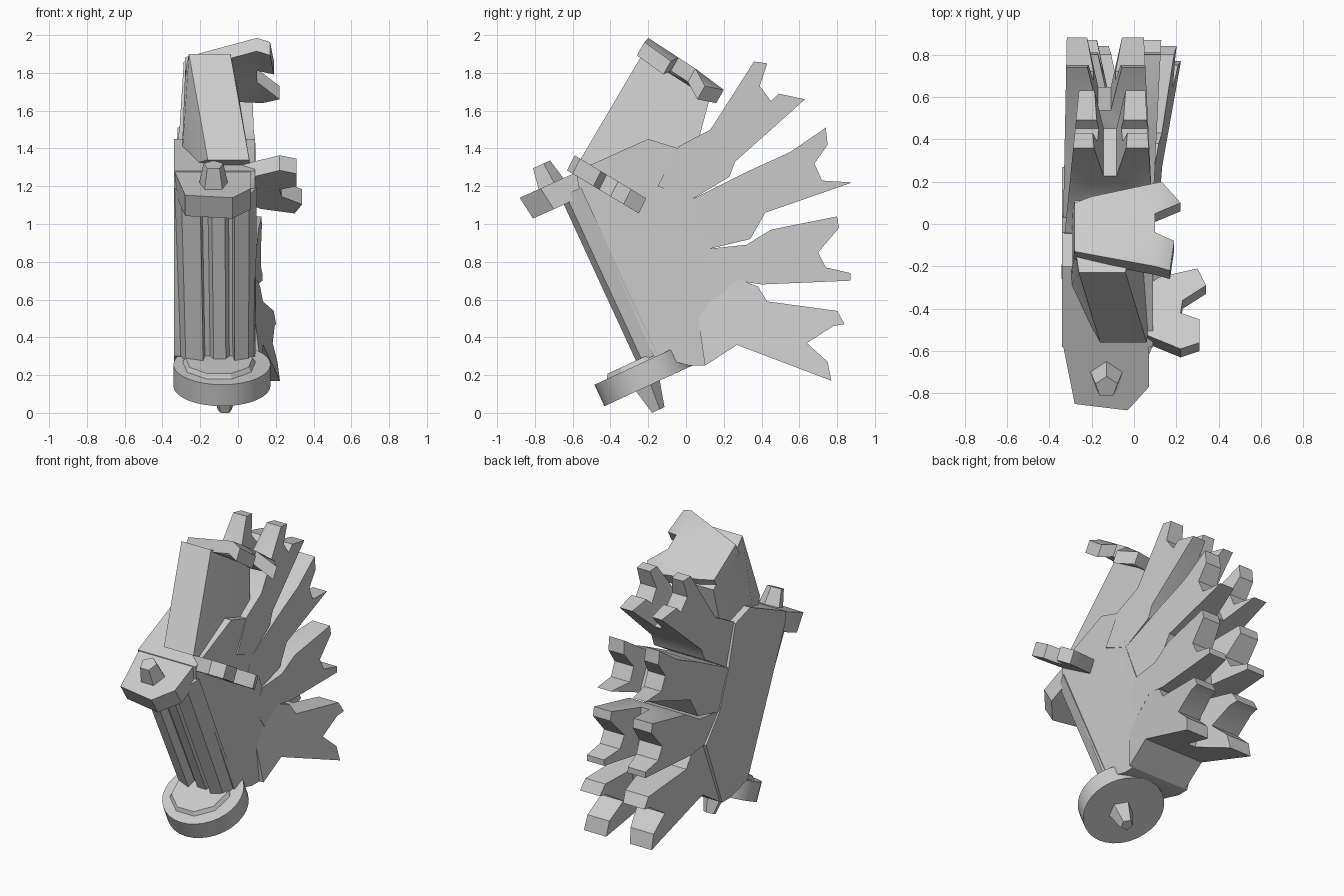
import bpy, bmesh, math
from mathutils import Vector, Matrix

cube = bpy.data.objects.get("Cube")
if cube:
    bpy.data.objects.remove(cube)

stone = bpy.data.materials.new("pale grey stone")
stone.use_nodes = True
GREY = (0.6, 0.6, 0.6, 1)
stone.diffuse_color = GREY
stone.node_tree.nodes["Principled BSDF"].inputs["Base Color"].default_value = GREY

AXIS = Vector((0, -0.42, 0.91)).normalized()   # along the leaning column
ACROSS = Vector((0, 0.91, 0.42)).normalized()  # front to back, square to it
LEFT, RIGHT = 0.09, -0.34                      # side faces of the body


def finish(name, bm):
    bmesh.ops.recalc_face_normals(bm, faces=bm.faces)
    mesh = bpy.data.meshes.new(name)
    bm.to_mesh(mesh)
    bm.free()
    mesh.materials.append(stone)
    ob = bpy.data.objects.new(name, mesh)
    bpy.context.collection.objects.link(ob)
    return ob


def loft(name, start, end):
    """Closed solid between two matching rings."""
    bm = bmesh.new()
    a = [bm.verts.new(p) for p in start]
    b = [bm.verts.new(p) for p in end]
    caps = [bm.faces.new(a), bm.faces.new(b)]
    for i in range(len(a)):
        j = (i + 1) % len(a)
        bm.faces.new((a[i], a[j], b[j], b[i]))
    bm.normal_update()
    bmesh.ops.triangulate(bm, faces=caps)
    return finish(name, bm)


def slab(name, outline, height, shift):
    """Tilted plate: plan outline laid on a sloping surface, then thickened."""
    top = [Vector((x, y, height(x, y))) for x, y in outline]
    return loft(name, top, [p + Vector(shift) for p in top])


def drum(name, centre, r1, r2, depth, sides):
    bm = bmesh.new()
    turn = AXIS.to_track_quat('Z', 'Y').to_matrix().to_4x4()
    bmesh.ops.create_cone(bm, cap_ends=True, segments=sides, radius1=r1, radius2=r2,
                          depth=depth, matrix=Matrix.Translation(centre) @ turn)
    return finish(name, bm)


def finger(name, outline, root, tip, right_drift, left_drift, drop=0):
    """Splintered finger: side profile with leaning faces, split at its end."""
    ob = loft(name,
              [(RIGHT + 0.002 + right_drift * (y + 0.15), y, z) for y, z in outline],
              [(LEFT - 0.002 + left_drift * (y - 0.05) + drop * (0.5 - z), y, z)
               for y, z in outline])
    mid = (RIGHT + LEFT) / 2 + (right_drift + left_drift) / 2 * tip[0]
    root, tip = Vector((mid, *root)), Vector((mid, *tip))
    side = (tip - root).cross(Vector((1, 0, 0))).normalized() * 0.4
    ring = [p + Vector((w, 0, 0)) for p, w in
            ((root, -0.03), (root, 0.03), (tip, 0.11), (tip, -0.11))]
    wedge = loft("finger_split", [p + side for p in ring], [p - side for p in ring])
    cut = ob.modifiers.new("split", 'BOOLEAN')
    cut.object, cut.solver = wedge, 'EXACT'
    bpy.context.view_layer.objects.active = ob
    bpy.ops.object.modifier_apply(modifier=cut.name)
    bpy.data.objects.remove(wedge)


# Flat body that the fingers fan out from
core = [(-0.17, 0.3), (-0.57, 1.2), (-0.58, 1.28), (-0.2, 1.45), (-0.04, 1.4),
        (0.03, 1.13), (0.13, 0.87), (0.27, 0.7), (0.1, 0.25), (0.02, 0.25)]
loft("fan_body", [(RIGHT, y, z) for y, z in core], [(LEFT, y, z) for y, z in core])

# Four fingers, top to bottom
finger("top_finger",
       [(-0.15, 1.2), (-0.04, 1.41), (0.13, 1.5), (0.36, 1.86), (0.43, 1.85), (0.39, 1.73),
        (0.45, 1.65), (0.49, 1.69), (0.63, 1.66), (0.26, 1.33), (0.23, 1.25), (0.03, 1.13)],
       (0.36, 1.56), (0.6, 1.92), 0.1, -0.06)
finger("upper_finger",
       [(-0.05, 1.0), (0.03, 1.13), (0.33, 1.28), (0.55, 1.38), (0.74, 1.51), (0.75, 1.42),
        (0.68, 1.32), (0.72, 1.23), (0.88, 1.22), (0.42, 1.06), (0.34, 0.92), (0.13, 0.87)],
       (0.6, 1.24), (0.94, 1.4), 0.02, -0.05)
finger("lower_finger",
       [(0.05, 0.75), (0.13, 0.87), (0.32, 0.89), (0.45, 0.97), (0.8, 1.04), (0.81, 0.98),
        (0.7, 0.85), (0.74, 0.77), (0.87, 0.74), (0.87, 0.7), (0.4, 0.68), (0.27, 0.7),
        (0.15, 0.6)],
       (0.58, 0.84), (0.95, 0.89), 0.03, 0.05)
finger("bottom_finger",
       [(0.05, 0.6), (0.27, 0.71), (0.38, 0.67), (0.43, 0.59), (0.8, 0.54), (0.84, 0.47),
        (0.78, 0.46), (0.64, 0.37), (0.75, 0.27), (0.77, 0.17), (0.27, 0.36), (0.1, 0.25)],
       (0.55, 0.43), (0.92, 0.33), 0.06, 0.14, 0.1)

# Leaning front column with two grooves
groove = [(-0.34, 0.1), (-0.3, 0.01), (-0.2, -0.02), (-0.19, 0.04), (-0.16, 0.04), (-0.14, 0),
          (-0.07, 0), (-0.05, 0.04), (-0.03, 0.04), (-0.02, -0.02), (0.06, 0.01), (0.1, 0.1)]
foot = Vector((0, -0.24, 0.27))
loft("front_column", [foot + Vector((x * 0.92, 0, 0)) + ACROSS * d for x, d in groove],
     [foot + Vector((x, 0, 0)) + ACROSS * d + AXIS * 0.97 for x, d in groove])

# Round foot disc, its low collar and the stub beneath
drum("foot_disc", (-0.085, -0.225, 0.2), 0.257, 0.257, 0.125, 32)
drum("foot_collar", (-0.1, -0.255, 0.265), 0.2, 0.18, 0.03, 9)
drum("foot_stub", (-0.07, -0.19, 0.1), 0.04, 0.09, 0.19, 5)

# Slanted top plate with its small knob
slab("top_plate", [(-0.28, -0.85), (-0.03, -0.88), (0.07, -0.77), (0.07, -0.58),
                   (0.0, -0.53), (-0.34, -0.3), (-0.34, -0.55)],
     lambda x, y: 1.535 + 0.45 * y, (0, 0.07, -0.11))
drum("plate_knob", (-0.13, -0.74, 1.25), 0.085, 0.055, 0.14, 5)

# Upper arm rising from the body
loft("upper_arm",
     [(-0.16, -0.56, 1.34), (0.06, -0.56, 1.34), (0.085, -0.3, 1.2),
      (0.085, 0.0, 1.2), (-0.3, 0.0, 1.2), (-0.3, -0.3, 1.3)],
     [(-0.26, -0.23, 1.9), (-0.04, -0.23, 1.9), (-0.02, -0.05, 1.82),
      (0.0, 0.13, 1.68), (-0.28, 0.11, 1.67), (-0.28, -0.1, 1.8)])

# Jagged claws: one caps the arm, one juts from the left of the body
slab("upper_claw", [(-0.28, -0.13), (0.1, -0.2), (0.17, -0.22), (0.19, -0.08), (0.1, -0.04),
                    (0.1, 0.05), (0.22, 0.1), (0.13, 0.2), (-0.2, 0.13), (-0.28, 0.1)],
     lambda x, y: 1.84 - 0.65 * y + 0.15 * min(x, 0.1) - 0.5 * max(0, x - 0.1),
     (0, -0.04, -0.07))
slab("side_claw", [(0.0, -0.5), (0.22, -0.59), (0.31, -0.56), (0.31, -0.45), (0.22, -0.42),
                   (0.23, -0.36), (0.34, -0.29), (0.3, -0.21), (0.12, -0.25), (0.0, -0.33)],
     lambda x, y: 1.01 - 0.6 * y, (0, -0.04, -0.08))

# Smooth only the gentle curves
for ob in bpy.context.scene.objects:
    ob.select_set(ob.type == 'MESH')
bpy.ops.object.shade_smooth_by_angle(angle=math.radians(30))
